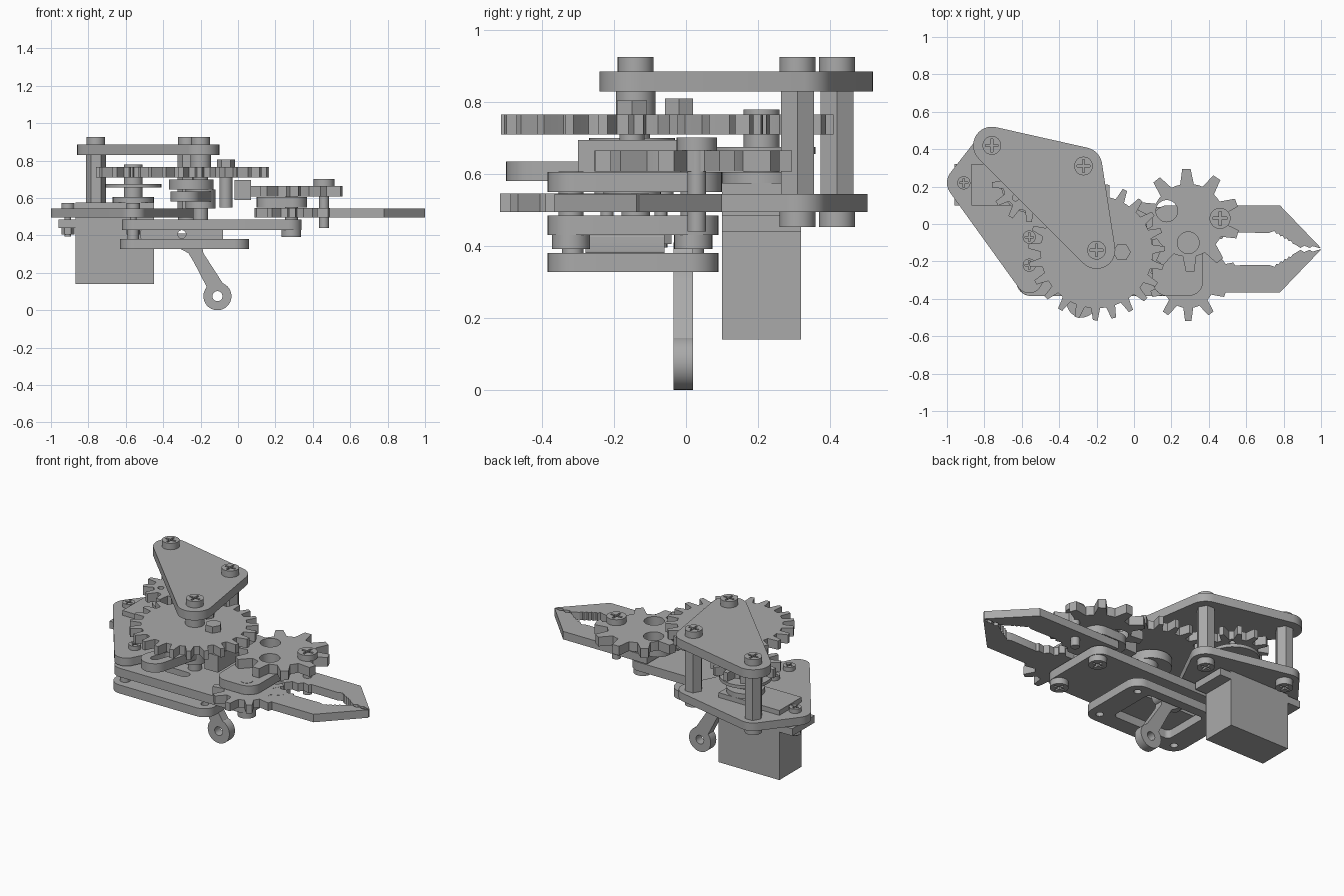
import bpy, bmesh, math
from mathutils import Vector
from mathutils.geometry import convex_hull_2d

cube = bpy.data.objects.get("Cube")
if cube:
    bpy.data.objects.remove(cube, do_unlink=True)

grey = bpy.data.materials.new("machined grey")
grey.use_nodes = True
COLOR = (0.4, 0.4, 0.4, 1)
grey.diffuse_color = COLOR
grey.node_tree.nodes["Principled BSDF"].inputs["Base Color"].default_value = COLOR
MIRROR_Y = -0.133


# ---- outline helpers ----
def circle(x, y, r, n=32):
    return [(x + r * math.cos(math.tau * i / n), y + r * math.sin(math.tau * i / n)) for i in range(n)]


def rounded(*circles):
    """Convex outline around circles given as (x, y, r)."""
    pts = [Vector(p) for c in circles for p in circle(*c)]
    return [tuple(pts[i]) for i in convex_hull_2d(pts)]


def rounded_box(x0, x1, y0, y1, r):
    return rounded(*[(x, y, r) for x in (x0 + r, x1 - r) for y in (y0 + r, y1 - r)])


def gear(x, y, root, tip, teeth, phase=0.0):
    pts = []
    for i in range(teeth):
        for f, r in ((-.3, root), (-.2, (root + tip) / 2), (-.13, tip),
                     (.13, tip), (.2, (root + tip) / 2), (.3, root), (.5, root)):
            a = phase + math.tau * (i + f) / teeth
            pts.append((x + r * math.cos(a), y + r * math.sin(a)))
    return pts


def cross(x, y, s, w):
    quarter = [(s, -w), (s, w), (w, w)]
    pts = []
    for k in range(4):
        c, d = ((1, 0), (0, 1), (-1, 0), (0, -1))[k]
        pts += [(x + c * u - d * v, y + d * u + c * v) for u, v in quarter]
    return pts


# ---- solid helper: extrudes an outline with holes ----
def plate(name, outline, z0, z1, holes=(), upright=False):
    curve = bpy.data.curves.new(name, 'CURVE')
    curve.dimensions = '2D'
    curve.fill_mode = 'BOTH'
    curve.extrude = (z1 - z0) / 2
    for loop in [outline, *holes]:
        spline = curve.splines.new('POLY')
        spline.points.add(len(loop) - 1)
        for p, (x, y) in zip(spline.points, loop):
            p.co = (x, y, 0, 1)
        spline.use_cyclic_u = True
    temp = bpy.data.objects.new(name, curve)
    bpy.context.collection.objects.link(temp)
    graph = bpy.context.evaluated_depsgraph_get()
    mesh = bpy.data.meshes.new_from_object(temp.evaluated_get(graph))
    bpy.data.objects.remove(temp, do_unlink=True)
    bm = bmesh.new()
    bm.from_mesh(mesh)
    bmesh.ops.remove_doubles(bm, verts=bm.verts, dist=1e-5)
    bmesh.ops.translate(bm, verts=bm.verts, vec=(0, 0, (z0 + z1) / 2))
    bmesh.ops.recalc_face_normals(bm, faces=bm.faces)
    bm.to_mesh(mesh)
    bm.free()
    mesh.materials.clear()
    mesh.materials.append(grey)
    obj = bpy.data.objects.new(name, mesh)
    if upright:
        obj.rotation_euler.x = math.pi / 2
    bpy.context.collection.objects.link(obj)
    parts.append(obj)
    return obj


def rod(name, x, y, r, z0, z1, sides=32):
    return plate(name, circle(x, y, r, sides), z0, z1)


def box(name, x0, x1, y0, y1, z0, z1):
    return plate(name, [(x0, y0), (x1, y0), (x1, y1), (x0, y1)], z0, z1)


def screw_head(name, x, y, r, z0, z1, up=True):
    mid = z0 + (z1 - z0) * (0.4 if up else 0.6)
    slot = [cross(x, y, r * .68, r * .12)]
    plate(name + "_lower", circle(x, y, r), z0, mid, () if up else slot)
    plate(name + "_upper", circle(x, y, r), mid, z1, slot if up else ())


parts = []

# ---- top triangular plate with standoffs ----
posts = [(-.76, .42), (-.27, .31), (-.2, -.14)]
plate("top_plate", rounded(*[(x, y, .1) for x, y in posts]), .83, .885)
for i, (x, y) in enumerate(posts):
    screw_head(f"top_screw_{i}", x, y, .05, .885, .925)
    if i < 2:
        rod(f"standoff_{i}", x, y, .053, .545, .83, 6)
        screw_head(f"standoff_bottom_screw_{i}", x, y, .05, .453, .495, False)
rod("hub_spacer", -.2, -.14, .055, .765, .83)
rod("hub_washer", -.2, -.02, .045, .765, .81, 6)

# ---- base plate ----
plate("base_plate", rounded((-.91, .22, .09), (-.76, .42, .085), (-.27, .31, .085), (-.56, -.3, .07)),
      .495, .545, [[(-.865, .105), (-.455, .105), (-.455, .315), (-.865, .315)]])

# ---- servo motor ----
box("servo_body", -.87, -.45, .1, .32, .14, .575)
for name, x0, x1 in (("left", -.45, -.37), ("right", -.96, -.87)):
    box(f"servo_flange_{name}", x0, x1, .1, .32, .44, .485)
rod("servo_tower", -.56, .21, .11, .575, .605)
rod("servo_shaft", -.56, .21, .05, .605, .78)
rod("servo_horn", -.56, .21, .15, .655, .675)
plate("drive_gear", gear(-.56, .21, .14, .2, 12), .71, .765,
      [circle(-.56 + .1 * math.cos(a), .21 + .1 * math.sin(a), .018, 16) for a in (.8, 2.4, 3.9, 5.5)])

# ---- large gear with its hub and crank ----
plate("large_gear", gear(-.2, -.15, .3, .365, 23, .05), .71, .765)
rod("gear_axle", -.2, -.14, .04, .39, .83)
rod("gear_hub", -.25, -.15, .12, .645, .7)
rod("gear_boss", -.2, -.15, .08, .545, .645)
plate("crank_arm", rounded((-.2, -.15, .07), (-.28, -.42, .08)), .58, .635,
      [rounded((-.25, -.34, .025), (-.28, -.42, .025))])
rod("gear_nut", -.065, -.15, .048, .765, .805, 6)
rod("gear_pin", -.065, -.15, .035, .55, .71)
box("link_block", -.02, .07, -.3, 0, .59, .695)

# ---- carrier plate and its bolts ----
plate("carrier_plate", rounded_box(-.62, .34, -.385, .09, .07), .43, .485,
      [circle(-.56, -.325, .025), rounded((-.36, -.24, .03), (-.2, -.24, .03))])
for i, (x, y) in enumerate([(-.91, .22), (-.56, -.07), (-.56, -.22)]):
    screw_head(f"mount_screw_{i}", x, y, .035, .545, .572)
    rod(f"mount_bolt_{i}", x, y, .018, .395, .55, 16)
    rod(f"mount_nut_{i}", x, y, .035, .405, .44, 6)

# ---- lower bracket with lever ----
plate("lower_bracket", rounded_box(-.63, .06, -.385, .09, .08), .327, .38,
      [rounded_box(-.49, -.08, -.28, .03, .03)]
      + [circle(x, y, .022) for x in (-.56, -.01) for y in (-.315, .02)])
plate("bracket_block", rounded_box(-.52, -.08, .38, .43, .005), .06, .28,
      [circle(-.3, .406, .022)], upright=True)
for y in (-.315, .02):
    rod("bracket_post", -.56, y, .03, .38, .43)
plate("lever_eye", circle(-.11, .075, .075, 48), -.02, .035, [circle(-.11, .075, .027)], upright=True)
plate("lever_arm", [(-.165, .12), (-.235, .255), (-.265, .305), (-.32, .335),
                    (-.19, .335), (-.185, .305), (-.08, .142), (-.12, .135)], -.02, .035, upright=True)
plate("lever_root", rounded((-.32, .37, .04), (-.2, .37, .04)), -.02, .035, upright=True)

# ---- gripper fingers with serrated jaws ----
jaw = [(.99, -.129), (.955, -.118), (.94, -.128), (.91, -.116), (.89, -.128), (.865, -.112)]
for i in range(5):
    x, y = .85 - .022 * i, -.105 + .013 * i
    jaw += [(x, y), (x - .011, y + .016)]
finger = [(.2, .1), (.78, .1), (1, -.129)] + jaw + [
    (.72, -.048), (.54, -.045), (.53, -.06), (.49, -.052), (.47, -.08), (.43, -.075), (.4, -.11), (.2, -.11)]
plate("left_finger", finger, .495, .545)
plate("right_finger", [(x, 2 * MIRROR_Y - y) for x, y in finger], .495, .545)

# ---- finger gears and pivots ----
plate("lower_finger_gear", gear(.29, -.31, .14, .208, 10, -math.pi / 2), .495, .546)
plate("gear_spacer_plate", rounded_box(.1, .37, -.385, .1, .08), .55, .605)
plate("upper_finger_gear", gear(.29, .02, .195, .275, 10, .35), .607, .665,
      [circle(.175, .07, .058), circle(.29, -.1, .058)])
for i, y in enumerate((-.32, .02)):
    rod(f"finger_pivot_{i}", .285, y, .035, .43, .607)
    screw_head(f"finger_pivot_screw_{i}", .285, y, .053, .392, .43, False)
rod("finger_pin", .46, .03, .026, .44, .665)
screw_head("finger_pin_screw", .46, .03, .056, .665, .702)

# ---- smooth round walls, keep edges sharp ----
bpy.ops.object.select_all(action='DESELECT')
for obj in parts:
    obj.select_set(True)
bpy.context.view_layer.objects.active = parts[0]
bpy.ops.object.shade_smooth_by_angle(angle=math.radians(25))
